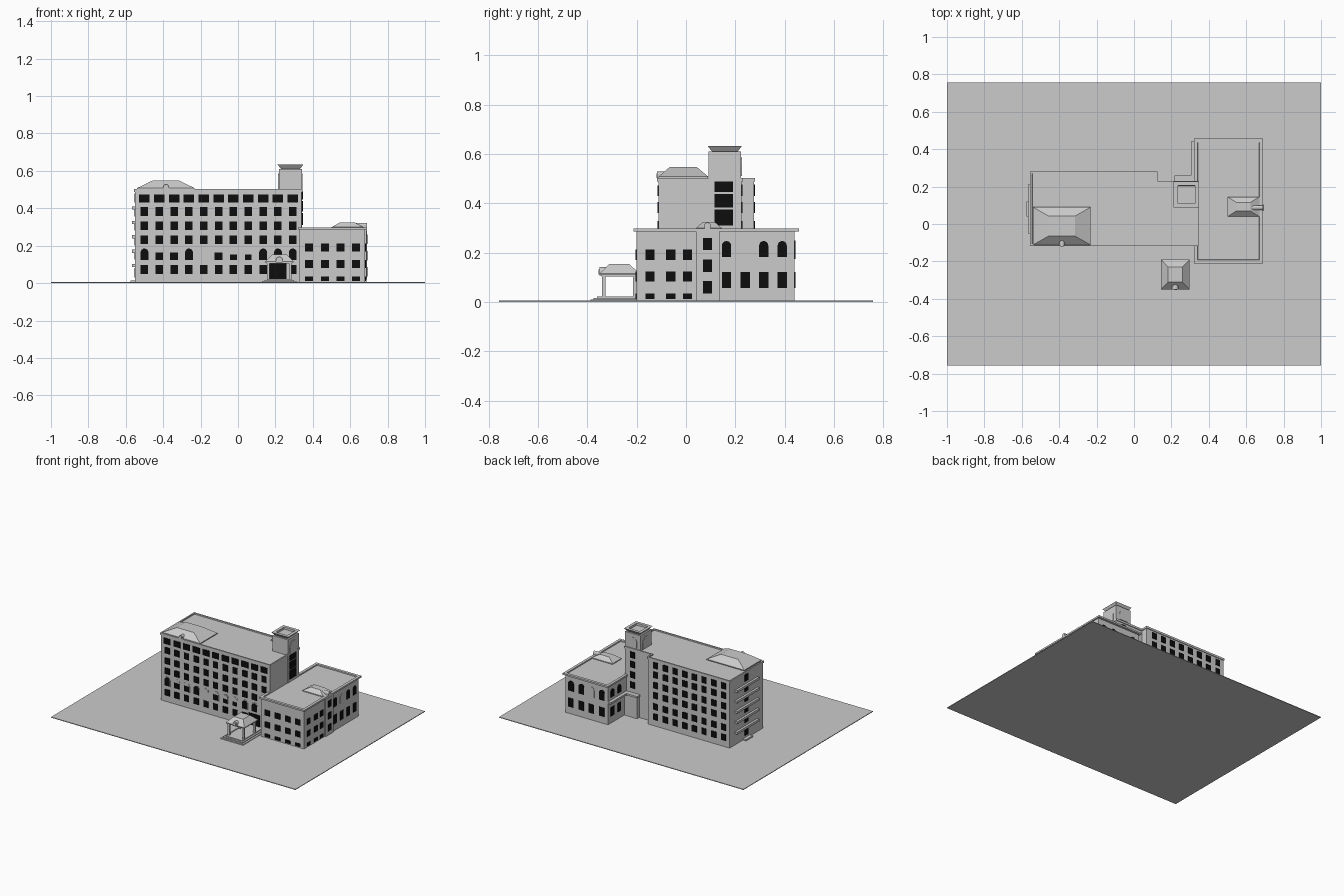
import bpy, bmesh, math
from mathutils import Vector

if "Cube" in bpy.data.objects:
    bpy.data.objects.remove(bpy.data.objects["Cube"])


def material(name, value):
    m = bpy.data.materials.new(name)
    m.use_nodes = True
    m.diffuse_color = (value, value, value, 1)
    m.node_tree.nodes["Principled BSDF"].inputs["Base Color"].default_value = (value, value, value, 1)
    return m


GREY = material("pale grey", 0.6)
BLACK = material("window black", 0.004)


def finish(name, bm, mat):
    bmesh.ops.recalc_face_normals(bm, faces=bm.faces)
    mesh = bpy.data.meshes.new(name)
    bm.to_mesh(mesh)
    bm.free()
    mesh.materials.append(mat)
    ob = bpy.data.objects.new(name, mesh)
    bpy.context.collection.objects.link(ob)
    return ob


def prism(bm, points, push):
    """Extrude a planar polygon along a vector and return its far face."""
    face = bm.faces.new([bm.verts.new(p) for p in points])
    far = bmesh.ops.extrude_face_region(bm, geom=[face], use_keep_orig=True)["geom"]
    verts = [g for g in far if isinstance(g, bmesh.types.BMVert)]
    bmesh.ops.translate(bm, verts=verts, vec=push)
    return [g for g in far if isinstance(g, bmesh.types.BMFace)][0]


def rect(x0, x1, y0, y1):
    return [(x0, y0), (x1, y0), (x1, y1), (x0, y1)]


def block(name, outline, z0, z1, rim=0, sink=0, slope=(1, 1)):
    """Upright block; slope scales the top, rim and sink hollow the roof."""
    bm = bmesh.new()
    top = prism(bm, [(x, y, z0) for x, y in outline], (0, 0, z1 - z0))
    mid = top.calc_center_median()
    for v in top.verts:
        v.co.x = mid.x + (v.co.x - mid.x) * slope[0]
        v.co.y = mid.y + (v.co.y - mid.y) * slope[1]
    if rim:
        bmesh.ops.recalc_face_normals(bm, faces=bm.faces)
        bmesh.ops.inset_region(bm, faces=[top], thickness=rim, use_even_offset=True)
        bmesh.ops.inset_region(bm, faces=[top], thickness=0.001, use_even_offset=True)
        bmesh.ops.translate(bm, verts=top.verts, vec=(0, 0, -sink))
    return finish(name, bm, GREY)


def panes(name, wall, items, mat=BLACK, thick=0.004):
    """Plates on a wall; items are (centre, bottom, width, height, arched)."""
    axis, pos, sign = wall
    bm = bmesh.new()
    for u, z, w, h, arched in items:
        r = w / 2
        pts = [(u - r, z), (u + r, z)]
        if arched:
            pts += [(u + r * math.cos(a), z + h - r + r * math.sin(a))
                    for a in (math.pi * i / 8 for i in range(9))]
        else:
            pts += [(u + r, z + h), (u - r, z + h)]
        if axis == "y":
            prism(bm, [(p, pos - sign * 0.002, q) for p, q in pts], (0, sign * (thick + 0.002), 0))
        else:
            prism(bm, [(pos - sign * 0.002, p, q) for p, q in pts], (sign * (thick + 0.002), 0, 0))
    return finish(name, bm, mat)


def grid(columns, rows, arched=False):
    return [(u, z, w, h, arched) for u in columns for z, w, h in rows]


# Site and main block
block("ground", rect(-1, 1, -0.757, 0.757), 0, 0.005)


def main_outline(g):
    return [(-0.55 - g, -0.112 - g), (0.34 + g, -0.112 - g), (0.34 + g, 0.225 + g),
            (0.12 + g, 0.225 + g), (0.12 + g, 0.275 + g), (-0.55 - g, 0.275 + g)]


block("main_block", main_outline(0), 0, 0.492)
block("main_parapet", main_outline(0.005), 0.488, 0.503, 0.01, 0.008)

# Main block windows, front
front = ("y", -0.112, -1)
columns = [-0.5 + 0.0793 * i for i in range(11)]
panes("front_top_windows", front, grid(columns, [(0.43, 0.056, 0.043)]))
panes("front_windows", front, grid(columns, [(z, 0.04, 0.046) for z in (0.36, 0.283, 0.208, 0.05)]))
filled = (4, 6, 7)
half = (1, 2, 5)
panes("front_arch_surrounds", front, grid(columns, [(0.12, 0.05, 0.07)], True), GREY, 0.002)
panes("front_arched_windows", front,
      [(c, 0.123, 0.042, 0.04 if i in half else 0.062, i not in half)
       for i, c in enumerate(columns) if i not in filled])
panes("front_blind_windows", front, grid([columns[i] for i in filled], [(0.123, 0.042, 0.062)], True), GREY)
panes("front_low_panes", front, grid([columns[i] for i in filled[1:]], [(0.123, 0.036, 0.03)]), BLACK, 0.005)

# Main block windows, back and west end
rows = [(z, 0.04, 0.046) for z in (0.43, 0.36, 0.283, 0.208, 0.125, 0.05)]
panes("back_windows", ("y", 0.275, 1), grid([-0.5 + 0.0793 * i for i in range(8)], rows))
panes("stair_windows", ("y", 0.225, 1), grid([0.28], rows[:4]))
panes("end_doors", ("x", -0.55, -1), grid([0.08], [(z, 0.04, 0.05) for z in (0.43, 0.355, 0.28, 0.2, 0.125, 0.03)]))
for i in range(5):
    z = 0.085 + 0.077 * i
    block(f"end_balcony_{i + 1}", rect(-0.567, -0.545, -0.05, 0.21), z, z + 0.017)
block("end_step", rect(-0.575, -0.545, 0.04, 0.12), 0, 0.015)


def hip(name, x0, x1, y0, y1, z0, z1, slope):
    block(name + "_eaves", rect(x0, x1, y0, y1), z0 - 0.006, z0)
    block(name, rect(x0, x1, y0, y1), z0, z1, slope=slope)


# Hipped roofs with round dormers
hip("main_hip_roof", -0.54, -0.232, -0.112, 0.09, 0.508, 0.548, (0.46, 0.53))
panes("main_dormer", ("y", -0.075, -1), [(-0.385, 0.498, 0.03, 0.03, True)], GREY, 0.042)
panes("main_dormer_disc", ("y", -0.117, -1), [(-0.385, 0.503, 0.014, 0.018, True)], GREY, 0.003)

# Stair tower with flared cap
block("tower", rect(0.218, 0.343, 0.092, 0.223), 0, 0.61)
block("tower_cap", rect(0.23, 0.331, 0.105, 0.21), 0.61, 0.633, 0.022, 0.015, (1.35, 1.33))
tower_walls = {"east": ("x", 0.343, 1), "west": ("x", 0.218, -1)}
for side, wall in tower_walls.items():
    panes(f"tower_arch_{side}", wall, [(0.155, 0.5, 0.08, 0.085, True)], GREY, 0.003)
panes("tower_arch_back", ("y", 0.223, 1), [(0.28, 0.51, 0.07, 0.075, True)], GREY, 0.003)
panes("tower_windows", tower_walls["east"],
      [(0.153, z, 0.076, h, False) for z, h in ((0.31, 0.065), (0.382, 0.056), (0.446, 0.043))])

# Side wing
block("wing", rect(0.33, 0.68, -0.2, 0.44), 0, 0.288)
block("wing_cornice", rect(0.32, 0.69, -0.212, 0.457), 0.286, 0.298, 0.02, 0.008)
block("wing_bay", rect(0.67, 0.688, 0.04, 0.135), 0, 0.295)
hip("wing_hip_roof", 0.5, 0.67, 0.04, 0.145, 0.299, 0.325, (0.45, 0.45))
panes("wing_dormer", ("x", 0.63, 1), [(0.087, 0.288, 0.026, 0.034, True)], GREY, 0.06)

# Side wing windows
low_rows = [(0.17, 0.043, 0.042), (0.082, 0.043, 0.042), (0.012, 0.043, 0.023)]
panes("wing_front_windows", ("y", -0.2, -1), grid([0.38, 0.465, 0.548, 0.632], low_rows))
east = ("x", 0.68, 1)
panes("wing_side_windows", east, grid([-0.146, -0.062, 0.006], [(z, 0.037, h) for z, w, h in low_rows]))
panes("bay_panel", ("x", 0.688, 1), grid([0.087], [(0.02, 0.06, 0.26)]), GREY, 0.002)
panes("bay_windows", ("x", 0.688, 1), grid([0.087], [(z, 0.036, 0.05) for z in (0.035, 0.122, 0.21)]))
tall = [0.164, 0.24, 0.315, 0.39]
panes("wing_arched_windows", east, grid([tall[0], *tall[2:]], [(0.182, 0.037, 0.065)], True))
panes("wing_blind_window", east, grid([tall[1]], [(0.182, 0.037, 0.065)], True), GREY)
panes("wing_low_windows", east, grid(tall, [(0.056, 0.037, 0.065)]))
back = ("y", 0.44, 1)
back_columns = [0.38, 0.465, 0.548, 0.632]
panes("wing_back_arches", back, grid([back_columns[0], *back_columns[2:]], [(0.175, 0.045, 0.075)], True))
panes("wing_back_blind_arch", back, grid(back_columns[1:2], [(0.175, 0.045, 0.075)], True), GREY)
panes("wing_back_windows", back, grid(back_columns, [(0.056, 0.042, 0.065)]))
panes("wing_inner_windows", ("x", 0.33, -1), grid([0.31, 0.39], [(0.195, 0.04, 0.06)], True))
panes("wing_inner_low_windows", ("x", 0.33, -1), grid([0.31, 0.39], [(0.056, 0.037, 0.065)]))

# Rear link with its ledge
block("link", rect(0.225, 0.335, 0.22, 0.25), 0, 0.162)
block("link_ledge", [(0.217, 0.22), (0.335, 0.22), (0.335, 0.44), (0.306, 0.44),
                     (0.306, 0.26), (0.217, 0.26)], 0.162, 0.175)

# Entrance porch
for i in range(3):
    g = 0.014 * i
    block(f"porch_step_{i + 1}", rect(0.127 + g, 0.313 - g, -0.388 + g, -0.11), 0, 0.01 + 0.006 * i)
for name, x in (("left", 0.28), ("right", 0.161)):
    for end, y in (("front", -0.333), ("back", -0.207)):
        block(f"porch_column_{end}_{name}", rect(x - 0.007, x + 0.007, y - 0.007, y + 0.007), 0.01, 0.108)
block("porch_beam", rect(0.152, 0.289, -0.342, -0.198), 0.104, 0.115)
hip("porch_roof", 0.145, 0.297, -0.35, -0.19, 0.116, 0.154, (0.5, 0.5))
panes("porch_dormer", ("y", -0.315, -1), [(0.221, 0.107, 0.036, 0.034, True)], GREY, 0.036)
panes("porch_dormer_disc", ("y", -0.351, -1), [(0.221, 0.112, 0.016, 0.02, True)], GREY, 0.003)
panes("entrance_door", front, [(0.214, 0.02, 0.09, 0.085, False)], BLACK, 0.006)
